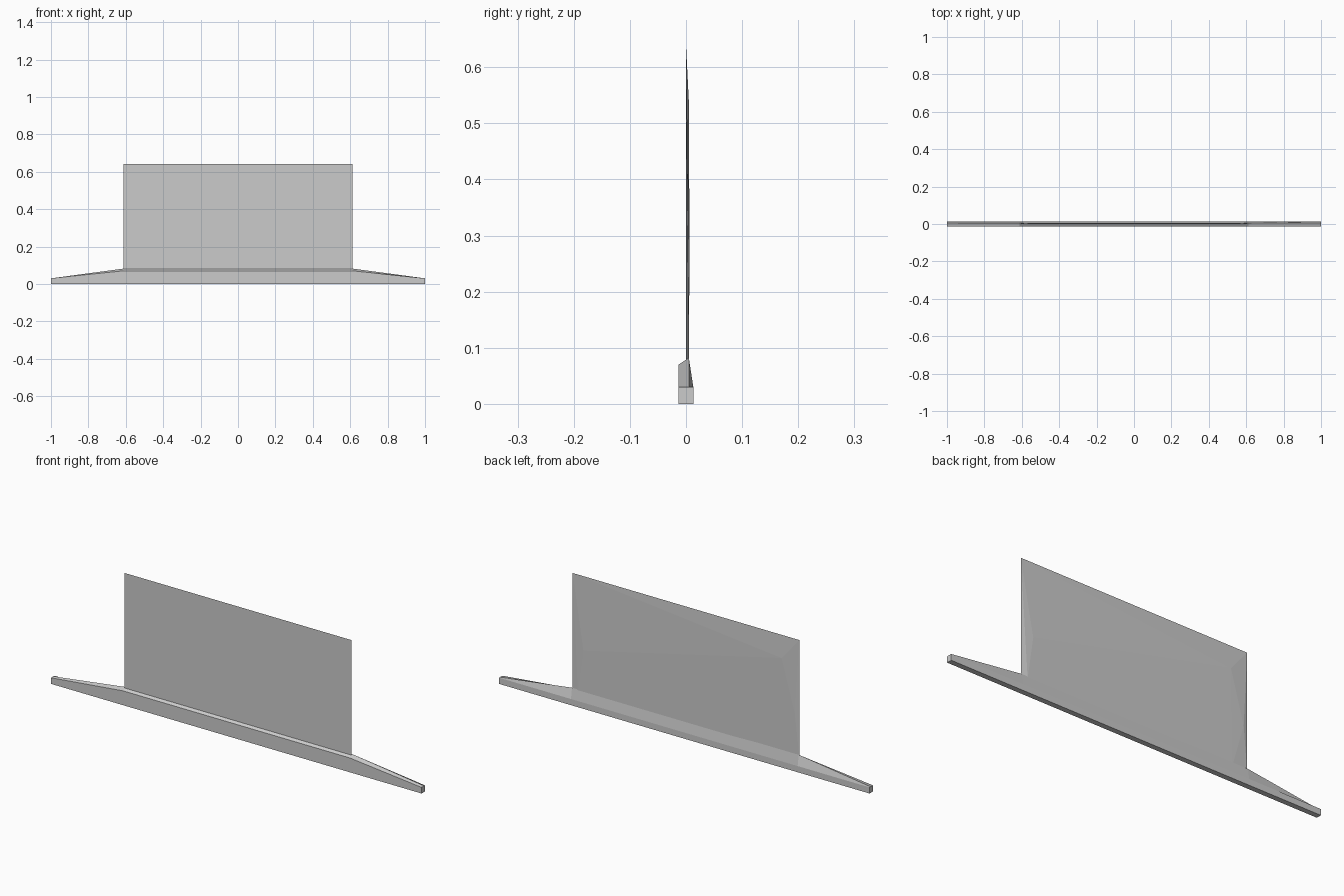
import bpy, bmesh

if "Cube" in bpy.data.objects:
    bpy.data.objects.remove(bpy.data.objects["Cube"])


def finish(bm, name):
    bmesh.ops.recalc_face_normals(bm, faces=bm.faces)
    mesh = bpy.data.meshes.new(name)
    bm.to_mesh(mesh)
    bm.free()
    obj = bpy.data.objects.new(name, mesh)
    bpy.context.collection.objects.link(obj)
    return obj


# Base bar: ridged cross-section in the middle, tapering to low square ends
D = 0.013
end = [(-D, 0), (-D, 0.03), (0.005, 0.03), (D, 0.03), (D, 0)]
mid = [(-D, 0), (-D, 0.07), (0.005, 0.082), (D, 0.03), (D, 0)]
bm = bmesh.new()
rings = [[bm.verts.new((x, y, z)) for y, z in section]
         for x, section in ((-1, end), (-0.612, mid), (0.612, mid), (1, end))]
for a, b in zip(rings, rings[1:]):
    for i in range(5):
        j = (i + 1) % 5
        bm.faces.new((a[i], a[j], b[j], b[i]))
bm.faces.new(rings[0])
bm.faces.new(rings[-1])
finish(bm, "base_bar")

# Upright panel: flat front with a shallow faceted bulge on the back
bm = bmesh.new()
for x in (-0.612, 0.612):
    for z in (0.072, 0.64):
        bm.verts.new((x, 0, z))
for x, y, z in ((-0.52, 0.0055, 0.53), (-0.59, 0.004, 0.28), (0.55, 0.006, 0.28),
                (0.58, 0.0055, 0.072), (-0.25, 0.0055, 0.072), (-0.53, 0.0045, 0.072)):
    bm.verts.new((x, y, z))
bmesh.ops.convex_hull(bm, input=bm.verts)
finish(bm, "upright_panel")
